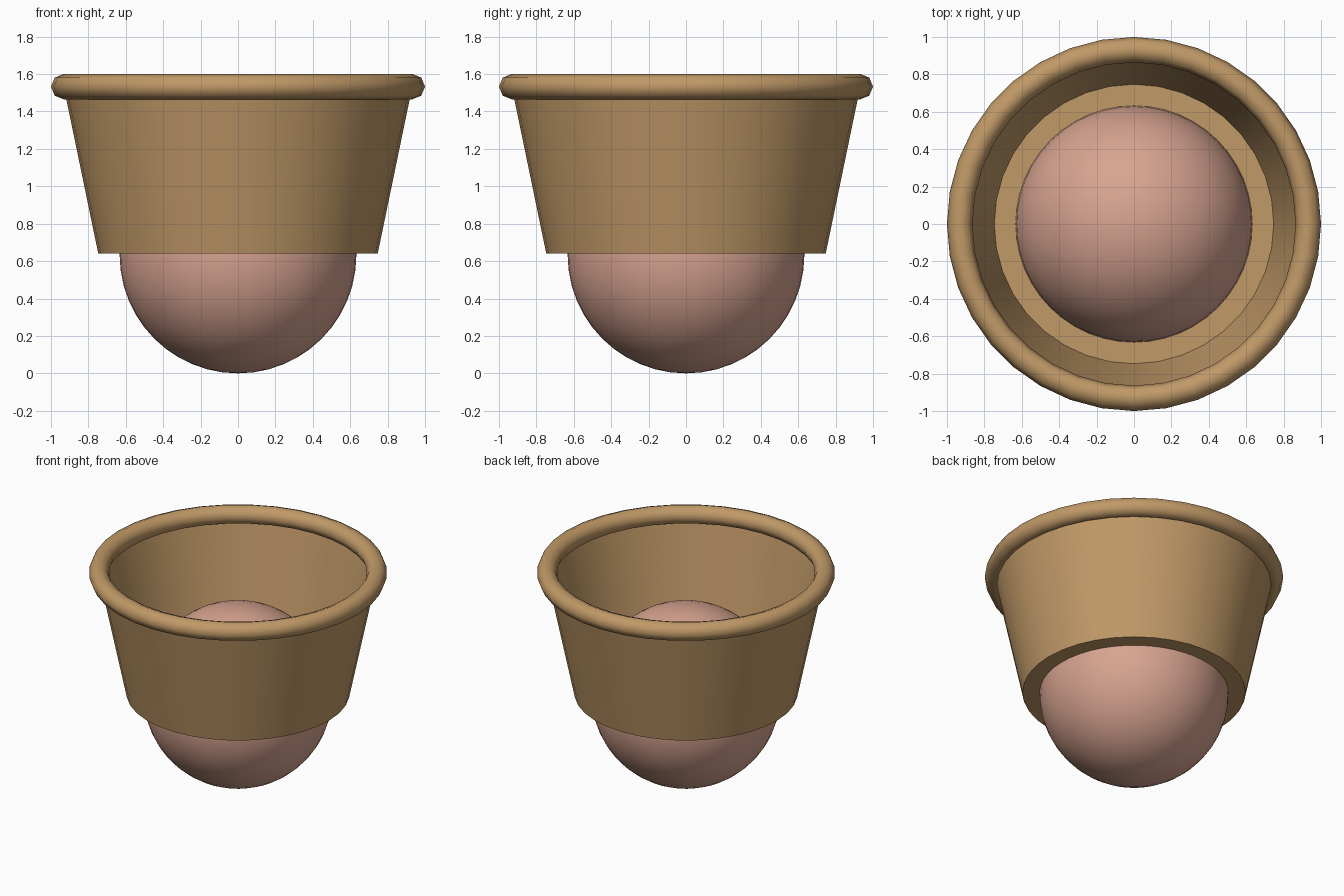
import bpy
import math

cube = bpy.data.objects.get("Cube")
if cube:
    bpy.data.objects.remove(cube, do_unlink=True)

SIDES = 36
BALL_R = 0.633
FLOOR_Z, FLOOR_R = 0.64, 0.747
RIM_Z, RIM_R, RIM_TUBE = 1.533, 0.932, 0.068


def make_material(name, rgb):
    mat = bpy.data.materials.new(name)
    mat.use_nodes = True
    colour = (*rgb, 1.0)
    mat.diffuse_color = colour
    bsdf = mat.node_tree.nodes["Principled BSDF"]
    bsdf.inputs["Base Color"].default_value = colour
    bsdf.inputs["Roughness"].default_value = 0.7
    return mat


def finish(name, mat):
    obj = bpy.context.object
    obj.name = name
    obj.data.materials.append(mat)
    bpy.ops.object.shade_smooth_by_angle(angle=math.radians(50))
    return obj


tan = make_material("tan", (0.53, 0.32, 0.137))
pink = make_material("dusty pink", (0.68, 0.37, 0.28))

# Ball that pokes through the cup floor
bpy.ops.mesh.primitive_uv_sphere_add(segments=48, ring_count=24, radius=BALL_R,
                                     location=(0, 0, BALL_R))
finish("ball", pink)

# Tapered thin cup, open at the top with a flat floor
bpy.ops.mesh.primitive_cone_add(vertices=SIDES, radius1=FLOOR_R, radius2=RIM_R,
                                depth=RIM_Z - FLOOR_Z, end_fill_type='NGON',
                                location=(0, 0, (FLOOR_Z + RIM_Z) / 2))
cup = finish("cup", tan)
import bmesh
bm = bmesh.new()
bm.from_mesh(cup.data)
lids = [f for f in bm.faces if f.normal.z > 0.9]
bmesh.ops.delete(bm, geom=lids, context='FACES_ONLY')
bm.to_mesh(cup.data)
bm.free()

# Rolled rim
bpy.ops.mesh.primitive_torus_add(major_segments=SIDES, minor_segments=8,
                                 major_radius=RIM_R, minor_radius=RIM_TUBE,
                                 location=(0, 0, RIM_Z))
finish("rim", tan)
